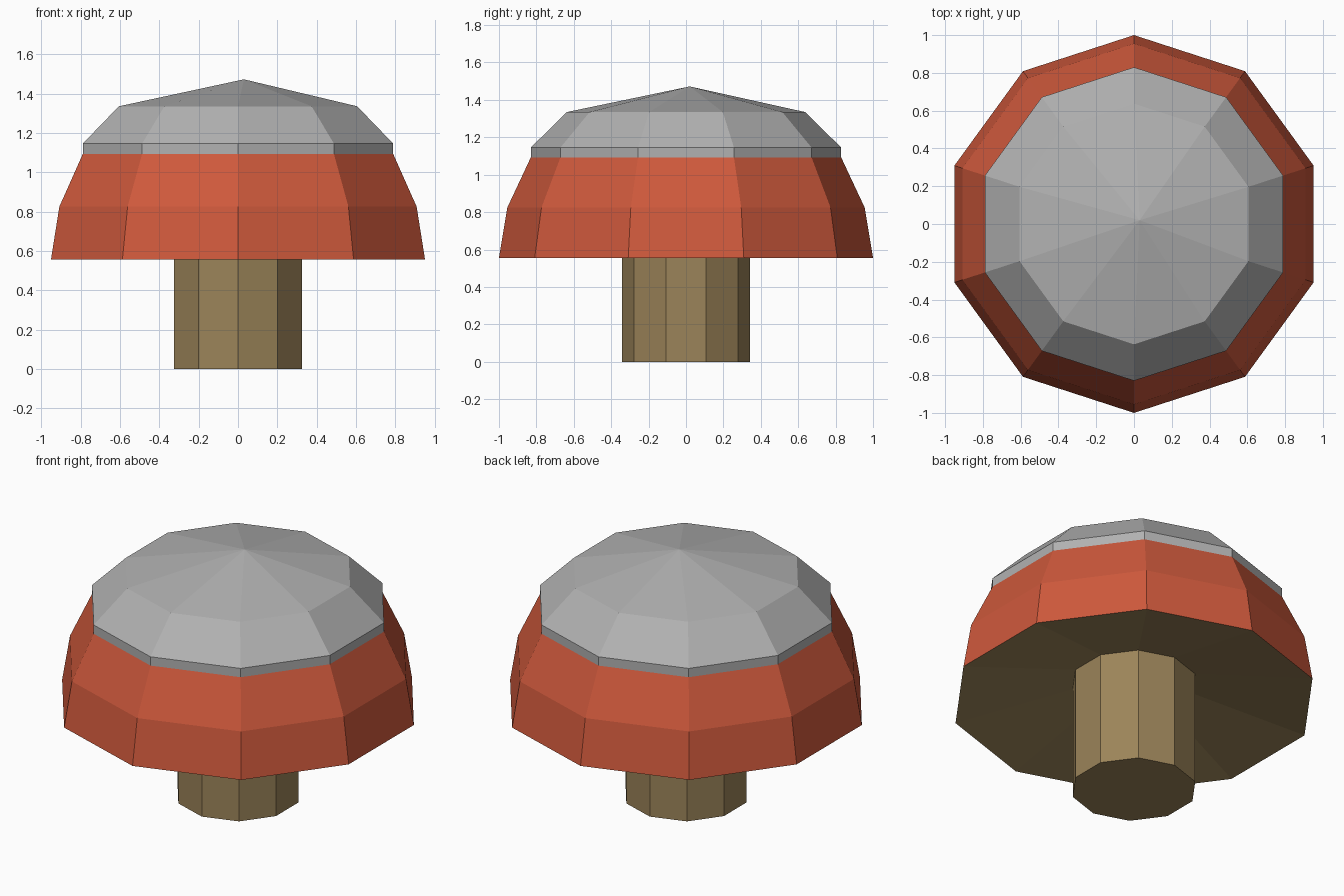
import bpy
import bmesh
from math import cos, sin, pi

SIDES = 10

cube = bpy.data.objects.get("Cube")
if cube:
    bpy.data.objects.remove(cube, do_unlink=True)


def make_material(name, rgb):
    mat = bpy.data.materials.new(name)
    mat.use_nodes = True
    color = (*rgb, 1.0)
    mat.diffuse_color = color
    shader = mat.node_tree.nodes["Principled BSDF"]
    shader.inputs["Base Color"].default_value = color
    shader.inputs["Roughness"].default_value = 0.9
    return mat


def add_ring(bm, radius, z):
    # One corner of the decagon points straight to the front and back
    angles = [pi / 2 + 2 * pi * i / SIDES for i in range(SIDES)]
    return [bm.verts.new((radius * cos(a), radius * sin(a), z)) for a in angles]


def bridge(bm, low, high, slot=0):
    for i in range(SIDES):
        j = (i + 1) % SIDES
        bm.faces.new((low[i], low[j], high[j], high[i])).material_index = slot


def fan(bm, ring, tip, slot=0):
    center = bm.verts.new(tip)
    for i in range(SIDES):
        bm.faces.new((ring[i], ring[(i + 1) % SIDES], center)).material_index = slot


def finish(bm, name, materials):
    bmesh.ops.recalc_face_normals(bm, faces=bm.faces[:])
    mesh = bpy.data.meshes.new(name)
    bm.to_mesh(mesh)
    bm.free()
    for mat in materials:
        mesh.materials.append(mat)
    obj = bpy.data.objects.new(name, mesh)
    bpy.context.collection.objects.link(obj)
    return obj


red = make_material("cap red", (0.62, 0.10, 0.045))
gray = make_material("crown gray", (0.44, 0.44, 0.44))
brown = make_material("stem brown", (0.33, 0.23, 0.10))

# Cap: red skirt, gray crown, off-centre tip and hollow brown underside
RED, GRAY, BROWN = range(3)
profile = [(1.0, 0.555), (0.955, 0.825), (0.83, 1.092), (0.83, 1.145), (0.637, 1.335)]
bm = bmesh.new()
rings = [add_ring(bm, r, z) for r, z in profile]
for i, (low, high) in enumerate(zip(rings, rings[1:])):
    bridge(bm, low, high, RED if i < 2 else GRAY)
fan(bm, rings[-1], (0.03, 0.02, 1.472), GRAY)
fan(bm, rings[0], (0, 0, 0.74), BROWN)
finish(bm, "cap", [red, gray, brown])

# Stem: straight decagonal post running up into the cap
bm = bmesh.new()
base, top = add_ring(bm, 0.343, 0), add_ring(bm, 0.343, 0.72)
bridge(bm, base, top)
bm.faces.new(base)
bm.faces.new(top)
finish(bm, "stem", [brown])
